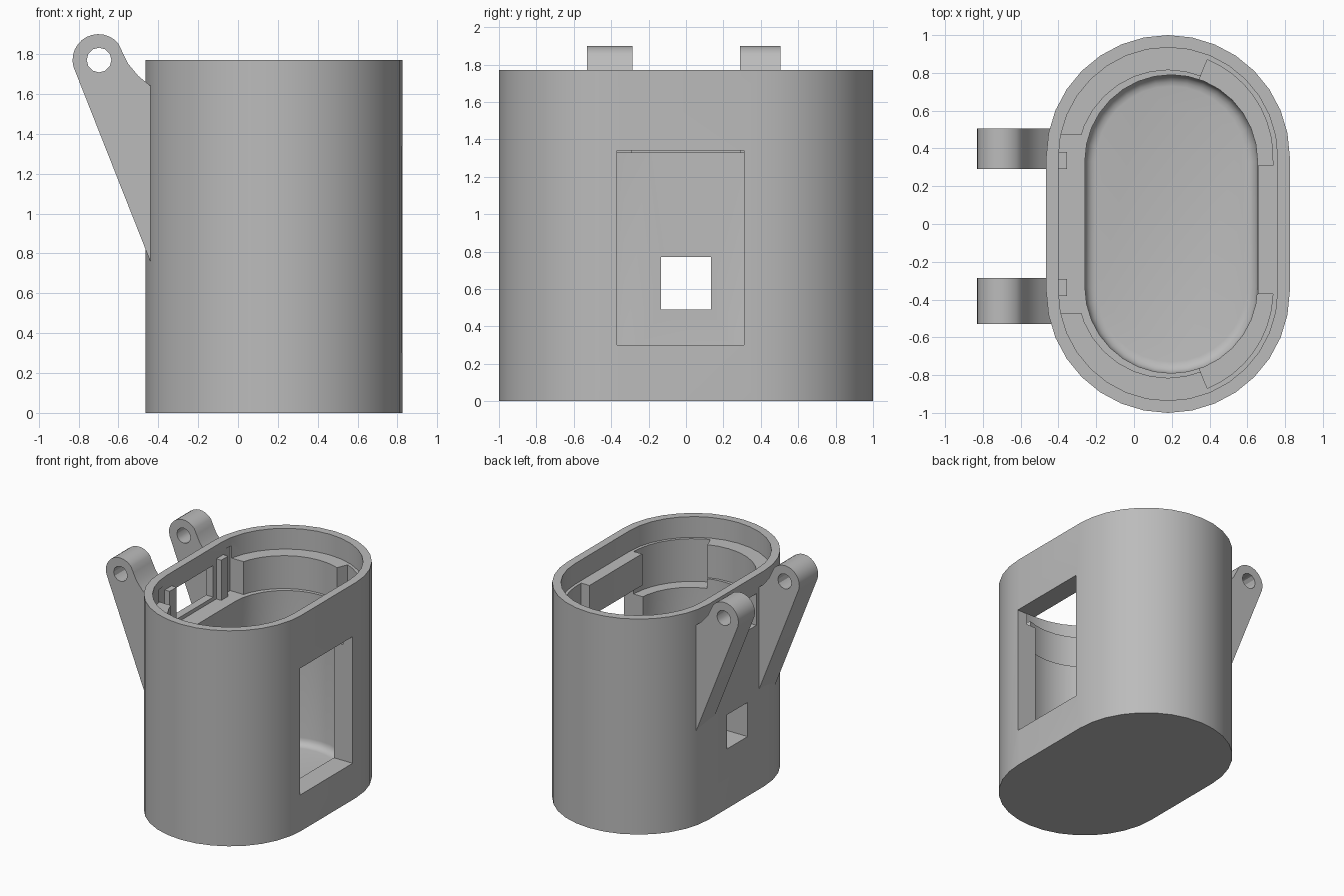
import bpy, bmesh
from math import sin, cos, radians

cube = bpy.data.objects.get("Cube")
if cube:
    bpy.data.objects.remove(cube, do_unlink=True)

grey = bpy.data.materials.new("plain_grey")
grey.use_nodes = True
colour = (0.5, 0.5, 0.5, 1)
grey.diffuse_color = colour
grey.node_tree.nodes["Principled BSDF"].inputs["Base Color"].default_value = colour

CX = 0.18  # centre line of the housing


def arc(cx, cy, r, start, end, steps):
    angles = [radians(start + (end - start) * i / steps) for i in range(steps + 1)]
    return [(cx + r * cos(a), cy + r * sin(a)) for a in angles]


def stadium(cx, r, half):
    return arc(cx, half, r, 0, 180, 16) + arc(cx, -half, r, 180, 360, 16)


def prism(name, points, low, high, axis="z", round_base=0):
    """Extrude a closed outline along z, or an x-z outline along y."""
    bm = bmesh.new()
    if axis == "z":
        verts = [bm.verts.new((a, b, low)) for a, b in points]
        step = (0, 0, high - low)
    else:
        verts = [bm.verts.new((a, low, b)) for a, b in points]
        step = (0, high - low, 0)
    base = bm.faces.new(verts)
    ext = bmesh.ops.extrude_face_region(bm, geom=[base], use_keep_orig=True)
    top = [v for v in ext["geom"] if isinstance(v, bmesh.types.BMVert)]
    bmesh.ops.translate(bm, verts=top, vec=step)
    bmesh.ops.recalc_face_normals(bm, faces=bm.faces)
    if round_base:
        bmesh.ops.bevel(bm, geom=list(base.edges), offset=round_base,
                        segments=4, profile=0.5, affect="EDGES")
    mesh = bpy.data.meshes.new(name)
    bm.to_mesh(mesh)
    bm.free()
    mesh.materials.append(grey)
    obj = bpy.data.objects.new(name, mesh)
    bpy.context.collection.objects.link(obj)
    return obj


def block(name, x0, x1, y0, y1, z0, z1):
    return prism(name, [(x0, y0), (x1, y0), (x1, y1), (x0, y1)], z0, z1)


def cut(obj, cutters):
    """Subtract each cutter, keep the result and discard the cutters."""
    for cutter in cutters:
        cutter.hide_render = True
        mod = obj.modifiers.new("cut", "BOOLEAN")
        mod.operation = "DIFFERENCE"
        mod.solver = "EXACT"
        mod.object = cutter
    bpy.context.view_layer.update()
    graph = bpy.context.evaluated_depsgraph_get()
    mesh = bpy.data.meshes.new_from_object(obj.evaluated_get(graph))
    obj.modifiers.clear()
    obj.data = mesh
    for cutter in cutters:
        bpy.data.objects.remove(cutter, do_unlink=True)


def smooth(obj):
    bpy.ops.object.select_all(action="DESELECT")
    obj.select_set(True)
    bpy.context.view_layer.objects.active = obj
    bpy.ops.object.shade_smooth_by_angle(angle=radians(30))


# Housing shell with stepped cavity
housing = prism("housing", stadium(CX, 0.645, 0.355), 0, 1.77)
cutters = [
    prism("lid_seat", stadium(CX, 0.58, 0.355), 1.6, 1.9),
    prism("upper_cavity", stadium(CX, 0.48, 0.335), 1.33, 1.7),
    prism("lower_cavity", stadium(0.197, 0.457, 0.333), 0.07, 1.5, round_base=0.06),
    block("board_recess", -0.40, 0.1, -0.47, 0.47, 1.33, 1.7),
    block("side_window", 0.4, 1, -0.37, 0.31, 0.3, 1.34),
    block("cable_hole", -0.6, 0, -0.135, 0.135, 0.49, 0.77),
    block("wall_slot", -0.6, -0.3, -0.25, 0.25, 1.36, 1.62),
]
# Corner pockets on the window side
for side, edge in ((1, 0.31), (-1, -0.37)):
    outer = arc(CX, 0.355, 0.555, 4, 68, 8)
    inner = arc(CX, 0.355, 0.42, 68, 4, 8)
    outline = [(x, y * side) for x, y in outer + inner]
    cutters.append(prism("pocket", outline + [(0.6, edge), (0.735, edge)], 1.25, 1.68))
cut(housing, cutters)
smooth(housing)

# Hinge lugs with pin holes
profile = arc(-0.7, 1.77, 0.13, 195, 40, 12)
profile += [(-0.58, 1.81), (-0.55, 1.75), (-0.5, 1.69), (-0.42, 1.625), (-0.42, 0.71)]
for name, y0, y1 in (("left_hinge_lug", 0.29, 0.505), ("right_hinge_lug", -0.53, -0.285)):
    lug = prism(name, profile, y0, y1, "y")
    pin = prism("pin_hole", arc(-0.697, 1.77, 0.062, 0, 330, 11), -1, 1, "y")
    cut(lug, [pin])
    smooth(lug)

# Board clips standing in the recess
for name, side in (("back_clip", 1), ("front_clip", -1)):
    y0, y1 = sorted((0.29 * side, 0.38 * side))
    block(name, -0.41, -0.355, y0, y1, 1.32, 1.66)
